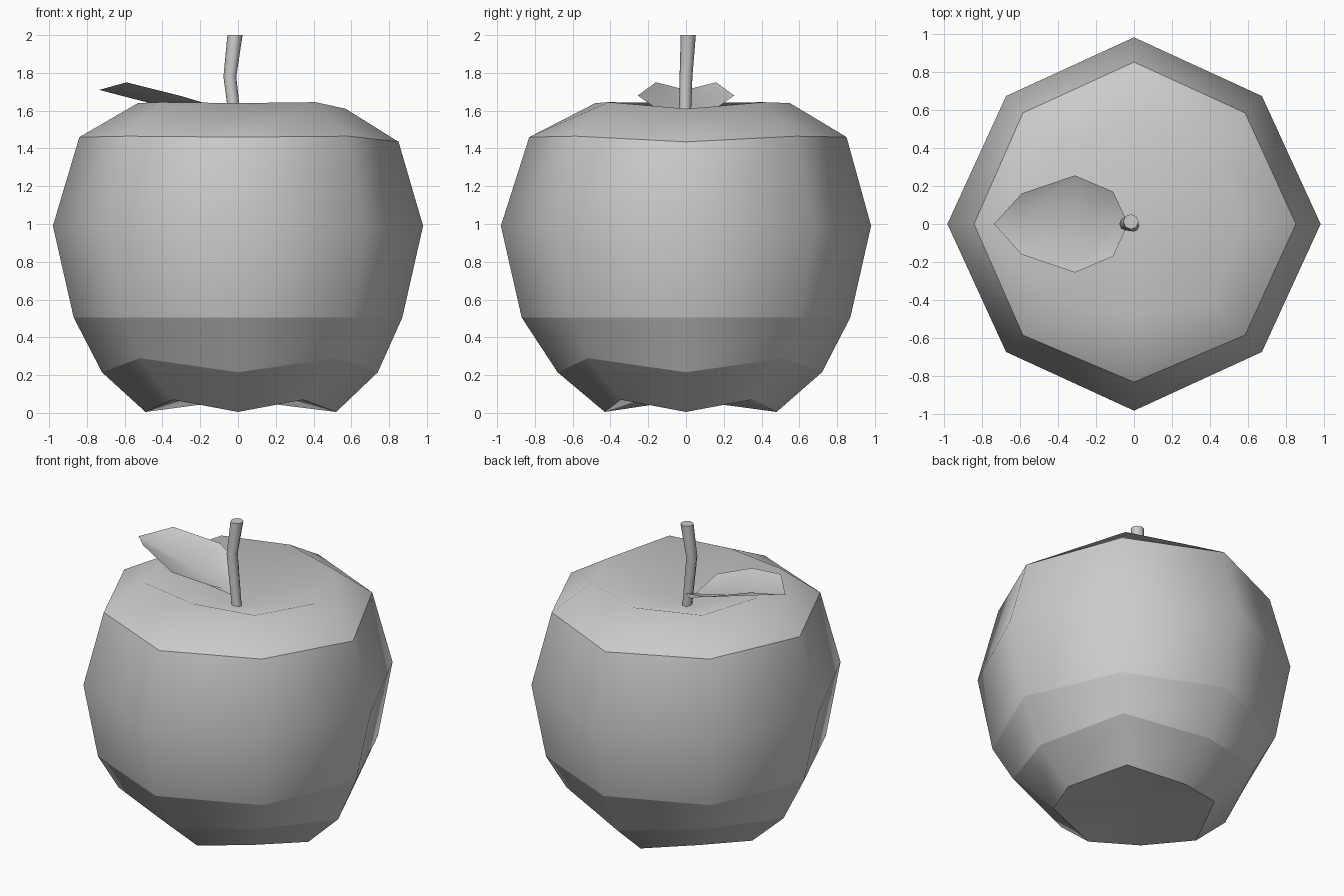
import bpy
import bmesh
from math import sin, cos, pi

cube = bpy.data.objects.get("Cube")
if cube:
    bpy.data.objects.remove(cube, do_unlink=True)

GREY = (0.6, 0.6, 0.6, 1)
grey = bpy.data.materials.new("light grey")
grey.diffuse_color = GREY
grey.use_nodes = True
grey.node_tree.nodes["Principled BSDF"].inputs["Base Color"].default_value = GREY


def finish(bm, name, fix_normals=True):
    """Turn a bmesh into a smooth-shaded grey object."""
    if fix_normals:
        bmesh.ops.recalc_face_normals(bm, faces=bm.faces)
    for face in bm.faces:
        face.smooth = True
    mesh = bpy.data.meshes.new(name)
    bm.to_mesh(mesh)
    bm.free()
    mesh.materials.append(grey)
    obj = bpy.data.objects.new(name, mesh)
    bpy.context.collection.objects.link(obj)
    return obj


def bridge(bm, low, high):
    n = len(low)
    for i in range(n):
        j = (i + 1) % n
        bm.faces.new((low[i], low[j], high[j], high[i]))


def fan(bm, ring, centre):
    c = bm.verts.new(centre)
    for i in range(len(ring)):
        bm.faces.new((ring[i], ring[(i + 1) % len(ring)], c))


def sharpen(bm, ring):
    for i in range(len(ring)):
        edge = bm.edges.get((ring[i], ring[(i + 1) % len(ring)]))
        edge.smooth = False


# Fruit body: eight-sided rings, each as
# (+x, +y, -x, -y radii), diagonal radius, axis height, diagonal height, sharp
RINGS = [
    ((0.52, 0.48, 0.49, 0.43), 0.49, 0.005, 0.07, True),
    ((0.74, 0.72, 0.72, 0.68), 0.735, 0.215, 0.29, True),
    ((0.87, 0.87, 0.87, 0.87), 0.86, 0.505, 0.505, True),
    ((0.98, 0.98, 0.98, 0.98), 0.95, 0.99, 0.99, False),
    ((0.85, 0.85, 0.84, 0.83), 0.825, 1.46, 1.465, True),
    ((0.57, 0.55, 0.53, 0.48), 0.58, 1.64, 1.645, False),
]
bm = bmesh.new()
rings = []
for axis_r, diag_r, axis_z, diag_z, sharp in RINGS:
    ring = []
    for i in range(8):
        r, z = (diag_r, diag_z) if i % 2 else (axis_r[i // 2], axis_z)
        a = i * pi / 4
        ring.append(bm.verts.new((r * cos(a), r * sin(a), z)))
    rings.append(ring)
# The shoulder sags a little on the left side
rings[4][0].co.z -= 0.025
rings[5][0].co.z -= 0.03
for low, high in zip(rings, rings[1:]):
    bridge(bm, low, high)
fan(bm, rings[0], (0, 0, 0.07))
fan(bm, rings[-1], (0, 0, 1.44))
for ring, spec in zip(rings, RINGS):
    if spec[4]:
        sharpen(bm, ring)
finish(bm, "fruit_body")

# Bent stem rising from the hollow
bm = bmesh.new()
stem = []
for x, y, z, r in [(0, -0.01, 1.42, 0.03), (-0.043, 0, 1.78, 0.034), (-0.016, 0.012, 2.0, 0.04)]:
    stem.append([bm.verts.new((x + r * cos(k * pi / 4), y + r * sin(k * pi / 4), z))
                 for k in range(8)])
for low, high in zip(stem, stem[1:]):
    bridge(bm, low, high)
for ring in (stem[0], stem[-1]):
    bm.faces.new(ring)
    sharpen(bm, ring)
finish(bm, "stem")

# Leaf: a thin sheet folded up along its midrib
# (x, half width, midrib height, edge height)
LEAF = [(-0.11, 0.17, 1.53, 1.62), (-0.31, 0.255, 1.6, 1.68), (-0.59, 0.16, 1.672, 1.75)]
bm = bmesh.new()
base = bm.verts.new((-0.03, 0, 1.5))
tip = bm.verts.new((-0.735, 0, 1.71))
rib = [bm.verts.new((x, 0, mid)) for x, w, mid, edge in LEAF]
for side in (1, -1):
    rim = [bm.verts.new((x, side * w, edge)) for x, w, mid, edge in LEAF]
    polys = [(base, rib[0], rim[0]), (rib[2], tip, rim[2])]
    polys += [(rib[i], rib[i + 1], rim[i + 1], rim[i]) for i in range(2)]
    for poly in polys:
        bm.faces.new(poly if side < 0 else poly[::-1])
for face in bm.faces:
    face.normal_update()
    if face.normal.z < 0:
        face.normal_flip()
finish(bm, "leaf", fix_normals=False)
